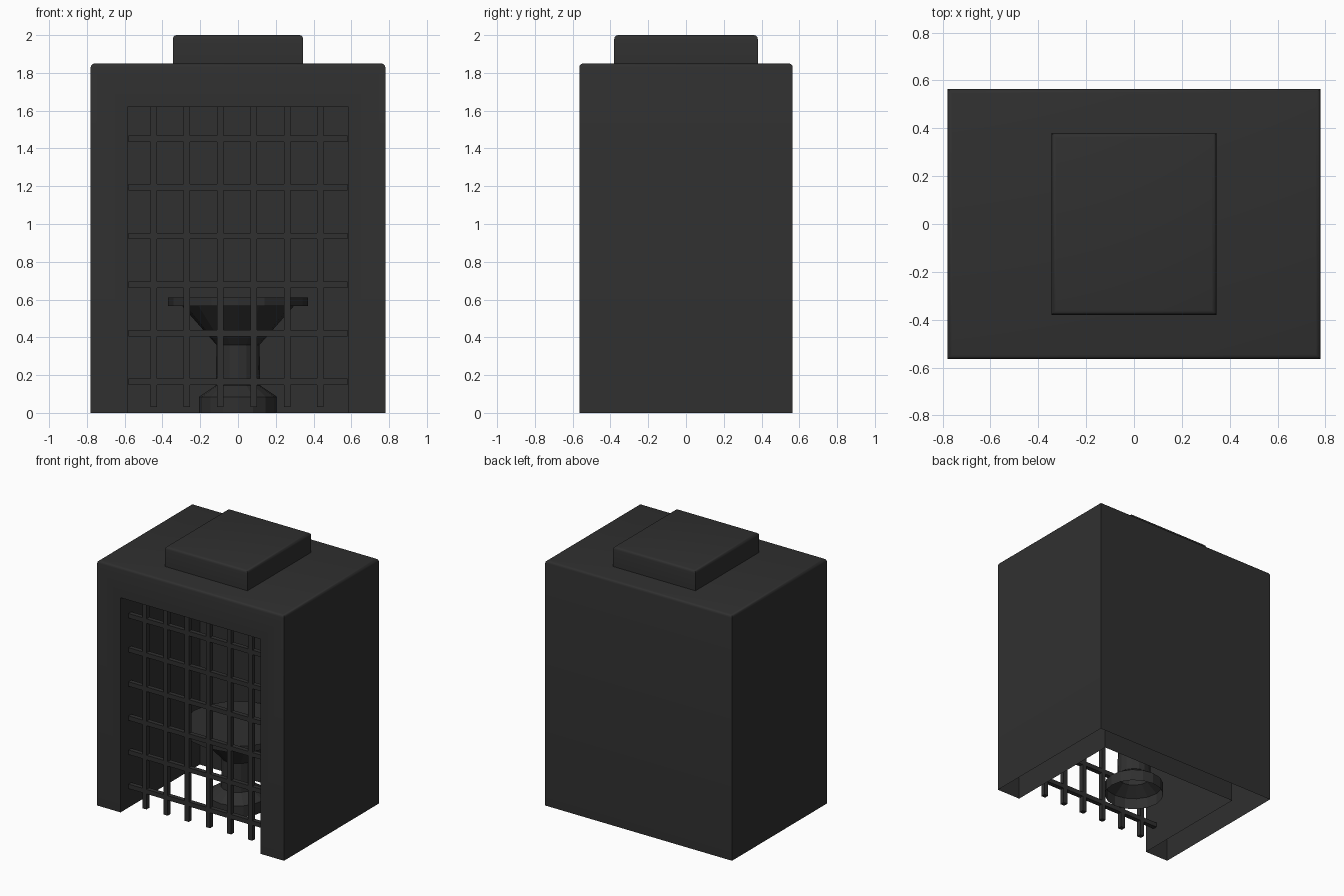
import bpy, bmesh, math

if "Cube" in bpy.data.objects:
    bpy.data.objects.remove(bpy.data.objects["Cube"])

iron = bpy.data.materials.new("charcoal_iron")
iron.diffuse_color = (0.029, 0.029, 0.029, 1)
iron.use_nodes = True
iron.node_tree.nodes["Principled BSDF"].inputs["Base Color"].default_value = iron.diffuse_color


def finish(name, bm):
    me = bpy.data.meshes.new(name)
    bm.normal_update()
    bm.to_mesh(me)
    bm.free()
    me.materials.append(iron)
    ob = bpy.data.objects.new(name, me)
    bpy.context.collection.objects.link(ob)
    return ob


def add_box(bm, lo, hi):
    verts = bmesh.ops.create_cube(bm, size=1)["verts"]
    for v in verts:
        for i in range(3):
            v.co[i] = lo[i] if v.co[i] < 0 else hi[i]
    return verts


def box(name, lo, hi, bevel=0):
    """Box, optionally with its top rim rounded."""
    bm = bmesh.new()
    add_box(bm, lo, hi)
    if bevel:
        rim = [e for e in bm.edges if all(v.co.z > hi[2] - 1e-4 for v in e.verts)]
        bmesh.ops.bevel(bm, geom=rim, offset=bevel, segments=3, profile=0.5, affect='EDGES')
    return finish(name, bm)


def activate(ob):
    bpy.ops.object.select_all(action='DESELECT')
    ob.select_set(True)
    bpy.context.view_layer.objects.active = ob


def smooth(ob):
    activate(ob)
    bpy.ops.object.shade_smooth_by_angle(angle=math.radians(35))


# Housing with the front recess cut out
housing = box("housing", (-0.78, -0.565, 0), (0.78, 0.565, 1.85), 0.02)
cutter = box("recess_cutter", (-0.585, -1, -1), (0.585, 0.38, 1.62))
cutter.hide_render = True
activate(housing)
mod = housing.modifiers.new("recess", 'BOOLEAN')
mod.object = cutter
mod.operation = 'DIFFERENCE'
mod.solver = 'EXACT'
bpy.ops.object.modifier_apply(modifier=mod.name)
bpy.data.objects.remove(cutter)

# The hollow walls are open underneath
bm = bmesh.new()
bm.from_mesh(housing.data)
under = [f for f in bm.faces if all(v.co.z < 1e-3 for v in f.verts)]
bmesh.ops.delete(bm, geom=under, context='FACES')
bm.to_mesh(housing.data)
bm.free()
smooth(housing)

# Raised cap on the roof
smooth(box("roof_cap", (-0.345, -0.38, 1.85), (0.345, 0.38, 2.0), 0.02))

# Grate of crossing bars
T, Y = 0.017, -0.46
bm = bmesh.new()
for i in range(6):
    x = -0.447 + 0.1767 * i
    add_box(bm, (x - T, Y - T, 0.03), (x + T, Y + T, 1.62))
finish("grate_uprights", bm)
bm = bmesh.new()
for i in range(6):
    z = 0.164 + 0.2575 * i
    add_box(bm, (-0.58, Y - T, z - T), (0.58, Y + T, z + T))
finish("grate_crossbars", bm)


def lathe(name, profile, sides=16):
    """Revolve (radius, z) points; a last radius of 0 closes the top."""
    bm = bmesh.new()
    rings = []
    for r, z in profile:
        rings.append([bm.verts.new((r * math.cos(2 * math.pi * k / sides),
                                    r * math.sin(2 * math.pi * k / sides), z))
                      for k in range(sides)])
    for a, b in zip(rings, rings[1:]):
        for k in range(sides):
            n = (k + 1) % sides
            bm.faces.new((a[k], a[n], b[n], b[k]))
    bm.faces.new(rings[-1])
    return finish(name, bm)


# Pedestal bowl: flared foot open below, stem, cone and rim
lathe("pedestal_bowl", [(0.207, 0), (0.207, 0.085), (0.118, 0.145), (0.114, 0.36),
                        (0.295, 0.565), (0.37, 0.565), (0.37, 0.61)])
